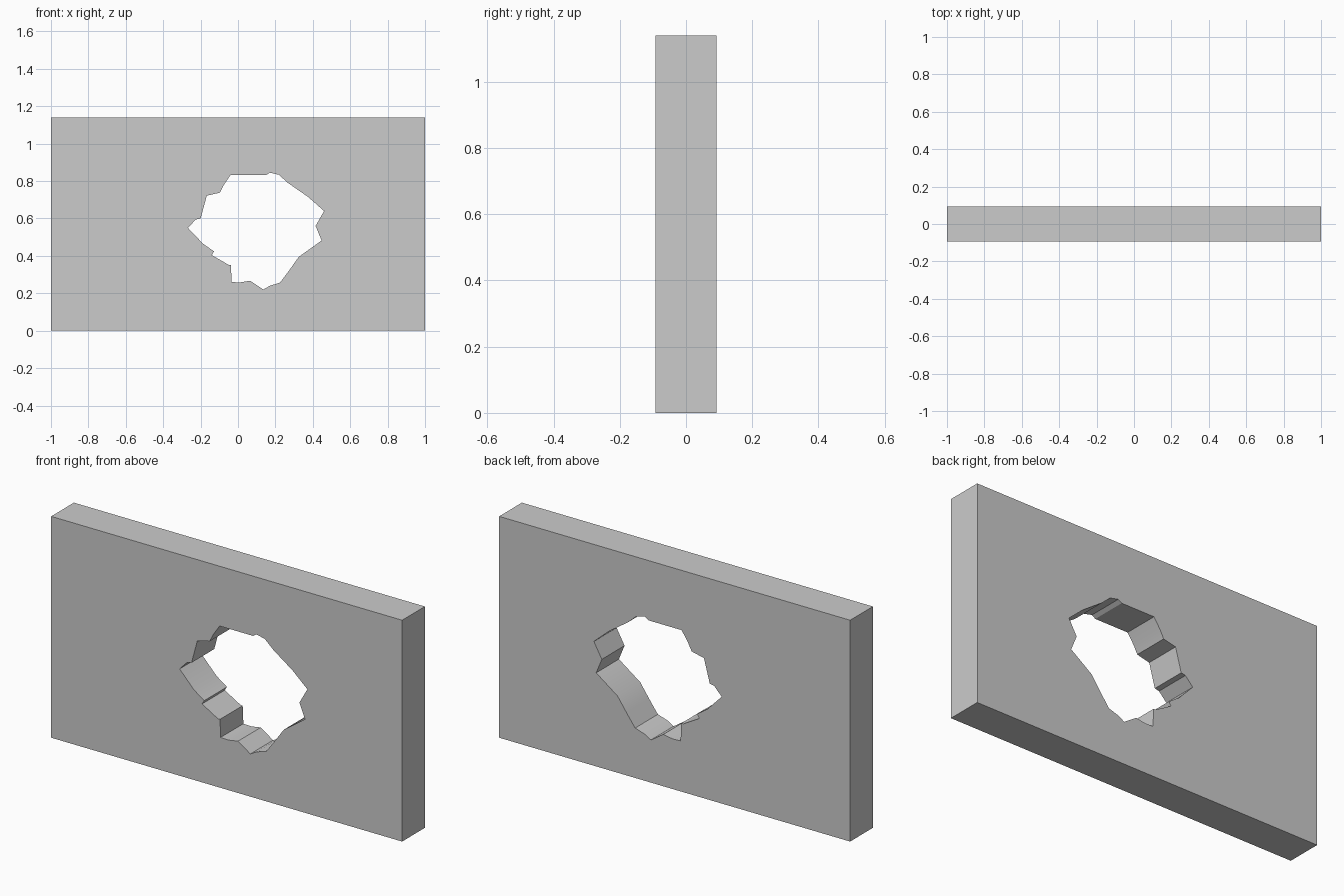
import bpy, bmesh, math

if "Cube" in bpy.data.objects:
    bpy.data.objects.remove(bpy.data.objects["Cube"])

WIDTH, DEPTH, HEIGHT = 2.0, 0.185, 1.14

# Jagged outline of the broken opening, (x, z), clockwise from the top left
HOLE = [(-0.04, 0.832), (0.15, 0.832), (0.17, 0.845), (0.218, 0.834),
        (0.267, 0.79), (0.375, 0.715), (0.46, 0.64), (0.415, 0.56),
        (0.447, 0.482), (0.325, 0.395), (0.272, 0.32), (0.225, 0.257),
        (0.17, 0.24), (0.135, 0.22), (0.065, 0.267), (0.01, 0.258),
        (-0.034, 0.26), (-0.038, 0.352), (-0.05, 0.352), (-0.14, 0.404),
        (-0.128, 0.424), (-0.187, 0.465), (-0.268, 0.55), (-0.225, 0.595),
        (-0.2, 0.6), (-0.167, 0.722), (-0.097, 0.738), (-0.075, 0.78)]


def extrude_profile(name, points, depth):
    """Prism from an x-z outline, centred on y = 0."""
    bm = bmesh.new()
    face = bm.faces.new([bm.verts.new((x, -depth / 2, z)) for x, z in points])
    result = bmesh.ops.extrude_face_region(bm, geom=[face], use_keep_orig=True)
    moved = [v for v in result["geom"] if isinstance(v, bmesh.types.BMVert)]
    bmesh.ops.translate(bm, verts=moved, vec=(0, depth, 0))
    bmesh.ops.recalc_face_normals(bm, faces=bm.faces[:])
    mesh = bpy.data.meshes.new(name)
    bm.to_mesh(mesh)
    bm.free()
    obj = bpy.data.objects.new(name, mesh)
    bpy.context.collection.objects.link(obj)
    return obj


# Wall slab
half = WIDTH / 2
wall = extrude_profile("broken_wall", [(-half, 0), (half, 0), (half, HEIGHT), (-half, HEIGHT)], DEPTH)

# Opening punched straight through the slab
cutter = extrude_profile("hole_cutter", HOLE, DEPTH * 2)
cutter.hide_render = True
cut = wall.modifiers.new("opening", "BOOLEAN")
cut.operation = "DIFFERENCE"
cut.solver = "EXACT"
cut.object = cutter
bpy.context.view_layer.objects.active = wall
wall.select_set(True)
bpy.ops.object.modifier_apply(modifier=cut.name)
bpy.data.objects.remove(cutter)

# Soft shading between the shallow breaks, crisp slab edges
bpy.ops.object.shade_smooth_by_angle(angle=math.radians(30))
